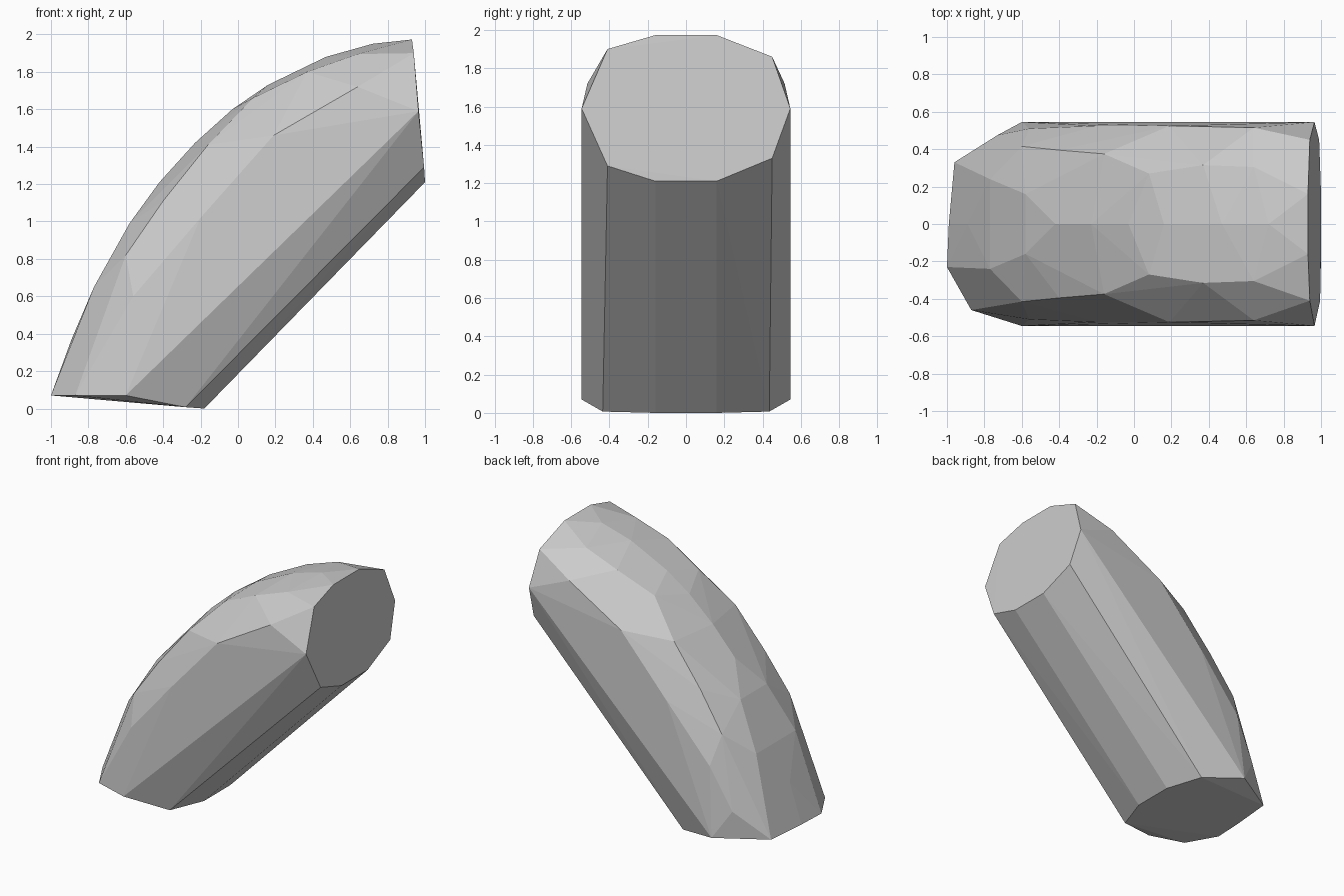
import bpy
import bmesh

# Points (x, y, z) on the curved back, crest line
crest = [(-0.99, 0, 0.07), (-0.89, 0, 0.37), (-0.42, 0, 1.21), (-0.23, 0, 1.42),
         (-0.03, 0, 1.6), (0.16, 0, 1.73), (0.47, 0, 1.88), (0.72, 0, 1.95)]

# Points mirrored to both sides: shoulders, flanks, ends and underside
sides = [(-0.77, 0.24, 0.65), (-0.58, 0.16, 0.99),
         (-0.60, 0.415, 0.82), (-0.40, 0.395, 1.11), (-0.16, 0.375, 1.41),
         (0.08, 0.27, 1.66), (0.37, 0.315, 1.80), (0.64, 0.305, 1.895),
         (-0.73, 0.475, 0.28), (-0.56, 0.51, 0.60), (-0.20, 0.525, 1.02),
         (0.19, 0.525, 1.46), (0.64, 0.515, 1.72),
         (0.93, 0.16, 1.973), (0.965, 0.545, 1.59), (1.0, 0.16, 1.21),
         (-0.60, 0.545, 0.07), (-0.28, 0.435, 0.007), (-0.18, 0.16, 0.0)]

# Uneven corners of the two cut ends
corners = [(-1.0, -0.23, 0.07), (-0.87, -0.46, 0.07), (-0.96, 0.33, 0.07),
           (0.94, -0.41, 1.90), (0.94, 0.45, 1.86),
           (0.995, -0.41, 1.29), (0.99, 0.45, 1.33)]

points = crest + corners + [(x, s * y, z) for x, y, z in sides for s in (-1, 1)]

# Faceted convex shell around the points
bm = bmesh.new()
for p in points:
    bm.verts.new(p)
hull = bmesh.ops.convex_hull(bm, input=bm.verts)
loose = [v for v in bm.verts if not v.link_faces]
bmesh.ops.delete(bm, geom=loose, context='VERTS')
bmesh.ops.dissolve_limit(bm, angle_limit=0.02, verts=bm.verts, edges=bm.edges)
bmesh.ops.recalc_face_normals(bm, faces=bm.faces)

mesh = bpy.data.meshes.new("curved_block")
bm.to_mesh(mesh)
bm.free()
block = bpy.data.objects.new("curved_block", mesh)
bpy.context.collection.objects.link(block)

# Plain grey surface
grey = bpy.data.materials.new("light_grey")
grey.diffuse_color = (0.6, 0.6, 0.6, 1)
mesh.materials.append(grey)
